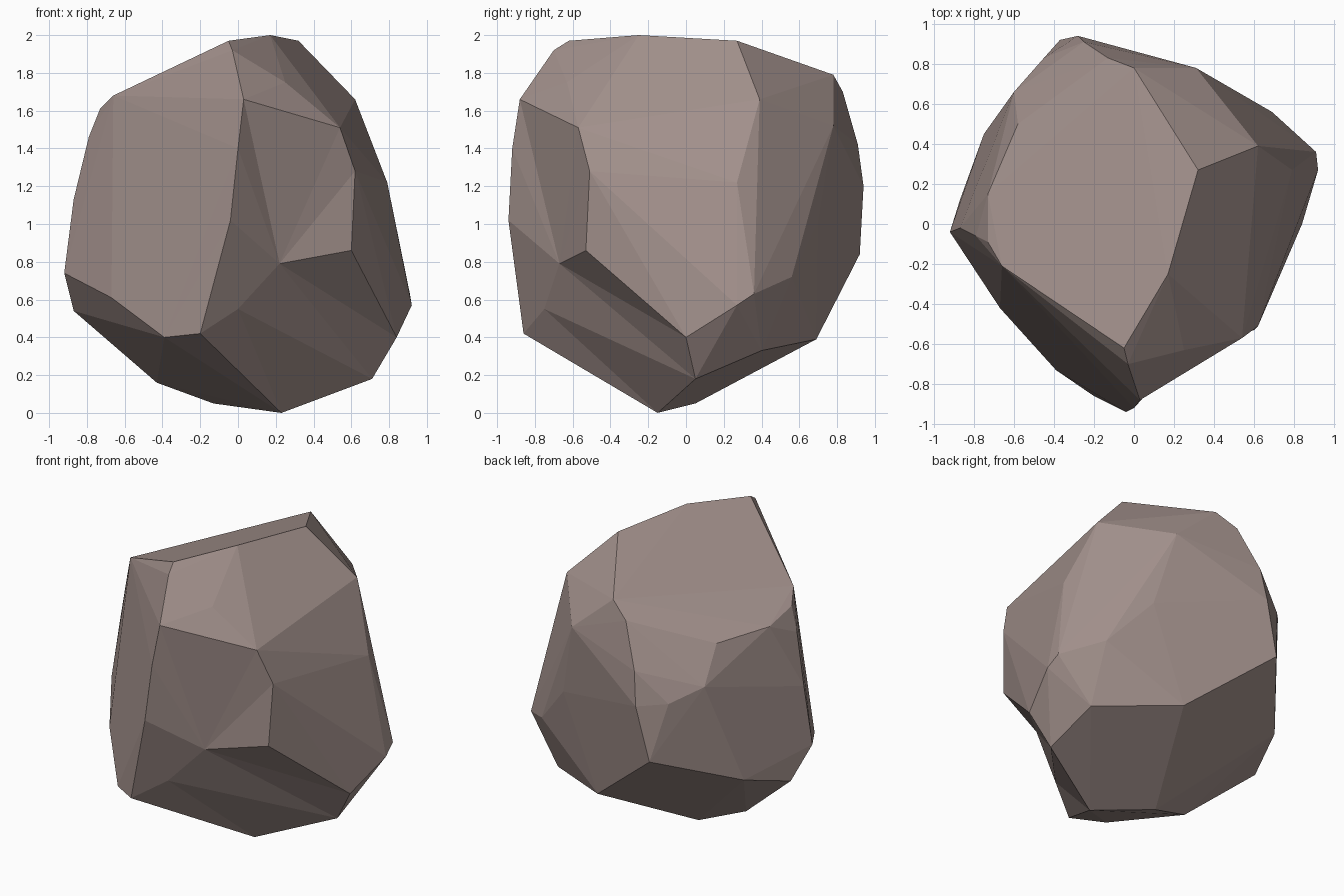
import bpy, bmesh
from mathutils import Vector

# Corner points of the boulder, from the top down
corners = [
    # top facet
    (-.05, -.62, 1.97), (.17, -.25, 2.0), (.32, .27, 1.97), (-.66, -.21, 1.68),
    (-.73, -.09, 1.61), (-.73, .15, 1.56), (-.58, .5, 1.54), (0, .78, 1.79),
    # upper shoulder
    (.25, -.63, 1.75), (.03, -.88, 1.66), (.06, -.88, 1.54), (.54, -.57, 1.51),
    (.62, .39, 1.66), (-.13, .83, 1.7), (-.25, .91, 1.42),
    (.31, .78, 1.52), (-.79, -.06, 1.46), (-.03, -.7, 1.92), (0, -.92, 1.4),
    # waist
    (.62, -.51, 1.28), (.6, -.53, .86), (-.04, -.94, 1.02), (.79, .27, 1.22),
    (.43, .7, 1.02), (-.28, .94, 1.2), (-.45, .83, 1.22), (-.6, .66, 1.31),
    (-.87, -.02, 1.13), (-.37, .92, .84),
    # lower ring
    (.92, .27, .57), (.91, .36, .63), (.69, .56, .72), (-.92, -.04, .74),
    (-.75, .45, .64), (-.87, .12, .54), (-.67, -.42, .61), (-.2, -.86, .42),
    (-.39, -.73, .4), (.84, 0, .4),
    # underside
    (.18, .69, .39), (.68, .4, .33), (-.43, -.03, .16), (.71, .05, .18),
    (.23, -.15, 0), (-.13, .05, .05),
]
# Slightly sunken points on the front, with how far each is pushed out first
dents = [((.22, -.67, .79), 1.32), ((0, -.75, .55), 1.2)]
centre = Vector((0, 0, 1))

# Hull with the dents pushed out, then pull the dents back in
bm = bmesh.new()
for p in corners:
    bm.verts.new(p)
sunken = [(bm.verts.new(centre + (Vector(p) - centre) * k), p) for p, k in dents]
bmesh.ops.convex_hull(bm, input=bm.verts[:])
for v, p in sunken:
    if v.is_valid:
        v.co = p
bmesh.ops.delete(bm, geom=[v for v in bm.verts if not v.link_faces], context='VERTS')
bmesh.ops.dissolve_limit(bm, angle_limit=0.04, verts=bm.verts[:], edges=bm.edges[:])
bmesh.ops.recalc_face_normals(bm, faces=bm.faces[:])

# Boulder object
mesh = bpy.data.meshes.new("boulder")
bm.to_mesh(mesh)
bm.free()
boulder = bpy.data.objects.new("boulder", mesh)
bpy.context.collection.objects.link(boulder)

stone = bpy.data.materials.new("stone")
stone.diffuse_color = (.36, .28, .26, 1)
mesh.materials.append(stone)
